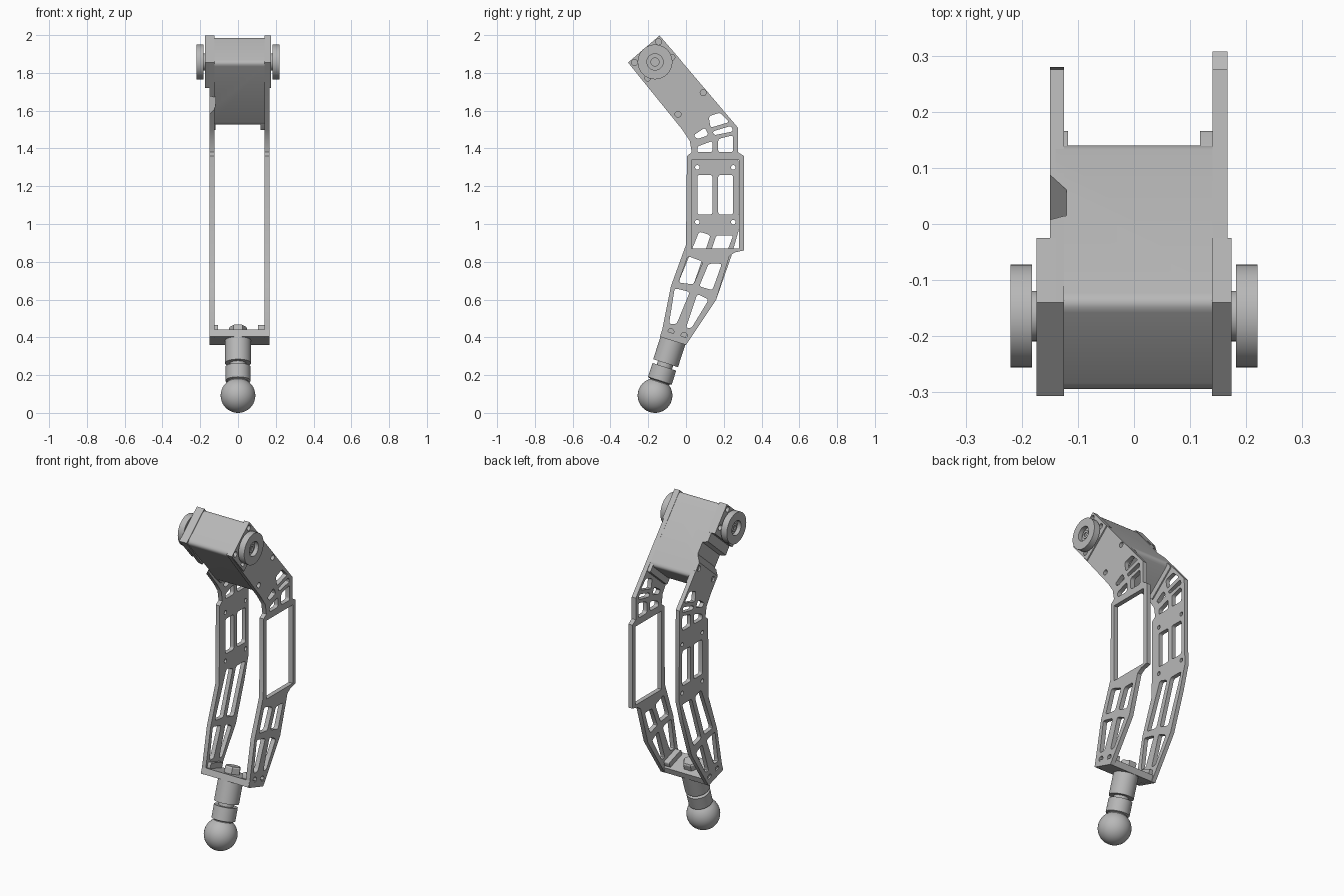
import bpy
import bmesh
from math import sin, cos, pi, radians
from mathutils import Vector, Matrix

cube = bpy.data.objects.get("Cube")
if cube:
    bpy.data.objects.remove(cube)

# All lengths below are hundredths of a unit
U = 0.01
SIDE = Matrix(((0, 0, 1, 0), (1, 0, 0, 0), (0, 1, 0, 0), (0, 0, 0, 1)))

grey = bpy.data.materials.new("machined_grey")
grey.use_nodes = True
tone = (0.48, 0.48, 0.48, 1)
grey.diffuse_color = tone
grey.node_tree.nodes["Principled BSDF"].inputs["Base Color"].default_value = tone


def add(name, mesh):
    ob = bpy.data.objects.new(name, mesh)
    bpy.context.collection.objects.link(ob)
    mesh.materials.clear()
    mesh.materials.append(grey)
    bpy.ops.object.select_all(action='DESELECT')
    ob.select_set(True)
    bpy.context.view_layer.objects.active = ob
    bpy.ops.object.shade_smooth_by_angle(angle=radians(30))
    return ob


def baked(ob):
    bpy.context.view_layer.update()
    deps = bpy.context.evaluated_depsgraph_get()
    return bpy.data.meshes.new_from_object(ob.evaluated_get(deps))


def rounded(points, r):
    """Replace every corner by a short arc."""
    pts = [Vector(p) for p in points]
    if r == 0:
        return pts
    out = []
    for i, p in enumerate(pts):
        a, b = pts[i - 1] - p, pts[(i + 1) % len(pts)] - p
        a = p + a.normalized() * min(r, a.length * 0.4)
        b = p + b.normalized() * min(r, b.length * 0.4)
        for k in range(5):
            t = k / 4
            out.append(a * (1 - t) ** 2 + p * 2 * t * (1 - t) + b * t * t)
    return out


def circle(c, r):
    return [Vector((c[0] + r * cos(k * pi / 8), c[1] + r * sin(k * pi / 8))) for k in range(16)]


def plate(name, x0, x1, outline, holes=(), r=0, cutter=None):
    """Side-view outline with holes, thickened from x0 to x1."""
    cu = bpy.data.curves.new(name, 'CURVE')
    cu.dimensions, cu.fill_mode = '2D', 'BOTH'
    cu.extrude = (x1 - x0) / 2 * U
    for loop in [rounded(outline, r), *holes]:
        sp = cu.splines.new('POLY')
        sp.points.add(len(loop) - 1)
        for pt, co in zip(sp.points, loop):
            pt.co = (co[0] * U, co[1] * U, 0, 1)
        sp.use_cyclic_u = True
    tmp = bpy.data.objects.new(name, cu)
    bpy.context.collection.objects.link(tmp)
    mesh = baked(tmp)
    bpy.data.objects.remove(tmp)
    mesh.transform(Matrix.Translation(((x0 + x1) / 2 * U, 0, 0)) @ SIDE)
    bm = bmesh.new()
    bm.from_mesh(mesh)
    bmesh.ops.remove_doubles(bm, verts=bm.verts, dist=1e-5)
    bmesh.ops.recalc_face_normals(bm, faces=bm.faces)
    bm.to_mesh(mesh)
    bm.free()
    ob = add(name, mesh)
    if cutter:
        mod = ob.modifiers.new("notch", 'BOOLEAN')
        mod.operation, mod.solver, mod.object = 'DIFFERENCE', 'EXACT', cutter
        cut = baked(ob)
        ob.modifiers.clear()
        ob.data = cut
    return ob


def lathe(name, profile, origin, axis, steps=40):
    """Spin (radius, distance) points about an axis."""
    bm = bmesh.new()
    vs = [bm.verts.new((r * U, 0, s * U)) for r, s in profile]
    es = [bm.edges.new(pair) for pair in zip(vs, vs[1:])]
    bmesh.ops.spin(bm, geom=vs + es, cent=(0, 0, 0), axis=(0, 0, 1), angle=2 * pi, steps=steps)
    bmesh.ops.remove_doubles(bm, verts=bm.verts, dist=1e-5)
    bmesh.ops.recalc_face_normals(bm, faces=bm.faces)
    turn = Vector(axis).to_track_quat('Z', 'Y').to_matrix().to_4x4()
    bm.transform(Matrix.Translation(Vector(origin) * U) @ turn)
    mesh = bpy.data.meshes.new(name)
    bm.to_mesh(mesh)
    bm.free()
    return add(name, mesh)


# Tilted frames: upper housing and lower foot
TOP, ALONG, ACROSS = Vector((-14, 199.8)), Vector((.652, -.758)), Vector((-.758, -.652))
BALL, UP, OUT = Vector((-16.4, 9.2)), Vector((.31, .95)), Vector((.95, -.31))


def housing(t, w):
    return TOP + ALONG * t + ACROSS * w


def foot(v, s):
    return BALL + OUT * v + UP * s


def slab(frame, a0, a1, b0, b1):
    return [frame(a0, b0), frame(a1, b0), frame(a1, b1), frame(a0, b1)]


# Notch cutter for the housing edge on -x
bm = bmesh.new()
for x, t0, t1 in ((-17, 22, 38), (-12, 24, 31)):
    for t in (t0, t1):
        for w in (-2, 25):
            p = housing(t, w)
            bm.verts.new((x * U, p.x * U, p.y * U))
bmesh.ops.convex_hull(bm, input=bm.verts)
bmesh.ops.recalc_face_normals(bm, faces=bm.faces)
cut_mesh = bpy.data.meshes.new("notch_cutter")
bm.to_mesh(cut_mesh)
bm.free()
notch = bpy.data.objects.new("notch_cutter", cut_mesh)
bpy.context.collection.objects.link(notch)
notch.hide_render = True

# Housing block
plate("housing_body", -14, 14, slab(housing, 0.4, 44.5, 0.2, 21.8), r=2.5, cutter=notch)

# Openings shared by both side plates
upper = [
    [(12, 157), (18, 159), (23, 154), (13, 151)],
    [(4, 147), (10, 151), (12, 147), (6, 145)],
    [(14, 149), (24, 152), (25, 149), (15, 147)],
    [(6, 138), (6, 141), (14, 144), (14, 138)],
    [(17, 138), (17, 145), (25, 147), (25, 138)]]
lower = [
    [(-6, 66), (2, 64), (-5, 47), (-9, 47)],
    [(6, 63), (12, 60), (3, 45), (0, 45)]]
left_row = [
    [(1, 83), (9, 80), (4, 68), (-4, 69)],
    [(12, 79), (19, 79), (14, 65), (7, 67)]]
right_row = [
    [(7, 96), (13, 94), (4, 68), (-4, 69)],
    [(16, 94), (25, 94), (14, 65), (7, 67)]]
slots = [[(y, 105), (y + 8, 105), (y + 8, 126), (y, 126)] for y in (6, 17)]
window = [(3, 87), (28, 87), (28, 134), (3, 134)]

corner_screws = [housing(t, w) for t in (2.2, 13) for w in (2.6, 19.4)]
side_screws = [housing(38, 2.2), housing(38, 19.8)]
foot_screws = [(-8, 43), (-1, 41)]
holes = [circle(c, 1.6) for c in corner_screws + side_screws + foot_screws]
small = [circle((y, z), 1.2) for y in (6, 25) for z in (101, 130)]

# Side plates: shared front edge, different back edges
front_edge = [(-13, 40), (-13, 42), (-8, 67), (0, 89), (.5, 136), (3, 138), (2, 144), (-2, 150),
              housing(0, 22), housing(0, 0)]
left_back = [(27.5, 151), (27.5, 138), (30.7, 136), (30.7, 86), (26, 85), (23, 83), (16, 60), (0, 36)]
right_back = [(27.5, 151), (28, 97), (24, 83), (16, 60), (0, 36)]


def soft(loops):
    return [rounded(q, 1.5) for q in loops]


plate("left_side_plate", 14, 16.7, front_edge + left_back,
      soft(upper + lower + left_row) + [window] + holes)
plate("right_side_plate", -15, -12.5, front_edge + right_back,
      soft(upper + lower + right_row + slots) + holes + small, cutter=notch)
bpy.data.objects.remove(notch)

for side, name in ((1, "left"), (-1, "right")):
    def span(a, b):
        return sorted((side * a, side * b))

    # Raised cheek, inner shoulder and foot lug
    plate(name + "_cheek", *span(13.9, 17.4), slab(housing, 0, 17.6, 0, 22),
          [circle(c, 1.6) for c in corner_screws])
    plate(name + "_shoulder", *span(11.8, 14.2), slab(housing, 40, 48, 0.5, 21.5), r=1)
    plate(name + "_foot_lug", *span(10.5, 14.2), slab(foot, -6, 6, 34, 37.5), r=1)

    # Pivot disc with recessed bore and screw
    lathe(name + "_pivot_disc",
          [(0, 17), (4.5, 17), (4.5, 18.2), (9.2, 18.2), (9.2, 22), (4.3, 22), (4.3, 19.5),
           (2.4, 19.5), (2.4, 20.7), (1.2, 20.7), (1.2, 20), (0, 20)],
          (0, -16.4, 185.8), (side, 0, 0))

# Foot crossbar, nut, stem and ball
plate("foot_crossbar", -15, 16.5, slab(foot, -7.2, 7.2, 30.6, 34.3))
axis, base = (0, *UP), (0, *BALL)
lathe("foot_nut", [(0, 34), (4.8, 34), (4.8, 37.5), (4.2, 38.3), (0, 38.3)], base, axis, 6)
arc = [(9.2 * sin(a * pi / 20), -9.2 * cos(a * pi / 20)) for a in range(17)]
lathe("ball_stem", arc + [(5.4, 7.8), (6.6, 8.3), (6.6, 16), (4.2, 16), (4.2, 18), (6.9, 18),
                          (6.9, 31), (0, 31)], base, axis)
